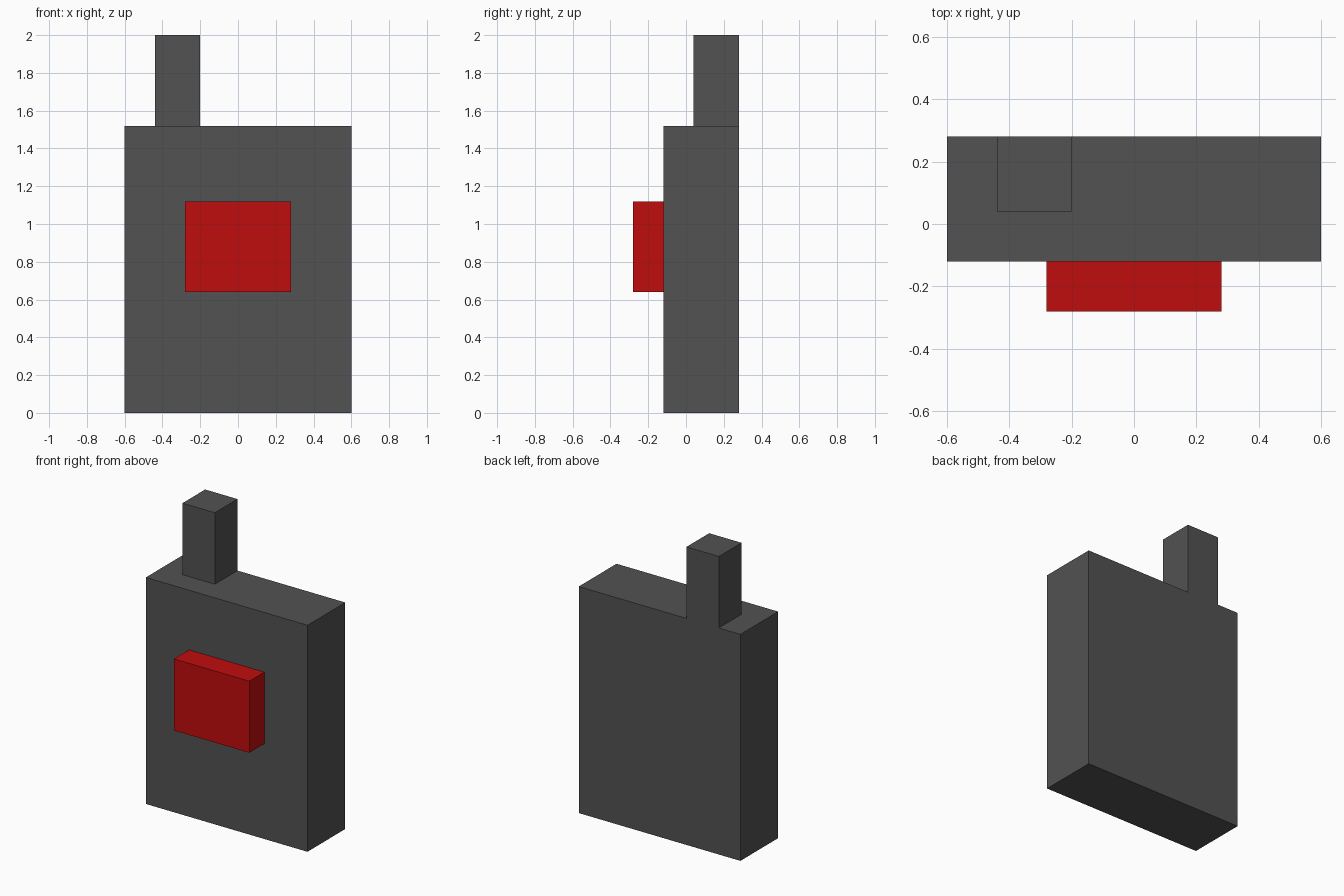
import bpy
from mathutils import Vector

cube = bpy.data.objects.get("Cube")
if cube:
    bpy.data.objects.remove(cube, do_unlink=True)


def make_material(name, rgb):
    mat = bpy.data.materials.new(name)
    mat.use_nodes = True
    colour = (*rgb, 1.0)
    mat.diffuse_color = colour
    bsdf = next(n for n in mat.node_tree.nodes if n.type == 'BSDF_PRINCIPLED')
    bsdf.inputs["Base Color"].default_value = colour
    return mat


def make_box(name, low, high, mat):
    """Flat-shaded box between two opposite corners."""
    low, high = Vector(low), Vector(high)
    bpy.ops.mesh.primitive_cube_add(size=1, location=(low + high) / 2)
    box = bpy.context.object
    box.name = name
    box.scale = high - low
    bpy.ops.object.transform_apply(location=False, rotation=False, scale=True)
    box.data.materials.append(mat)
    return box


dark_grey = make_material("dark_grey", (0.085, 0.085, 0.085))
red = make_material("red", (0.53, 0.004, 0.004))

# Main slab
make_box("body", (-0.6, -0.12, 0), (0.6, 0.28, 1.52), dark_grey)
# Square post on the top, flush with the back
make_box("antenna", (-0.44, 0.04, 1.52), (-0.2, 0.28, 2), dark_grey)
# Raised block on the front
make_box("button", (-0.28, -0.28, 0.64), (0.28, -0.12, 1.12), red)
